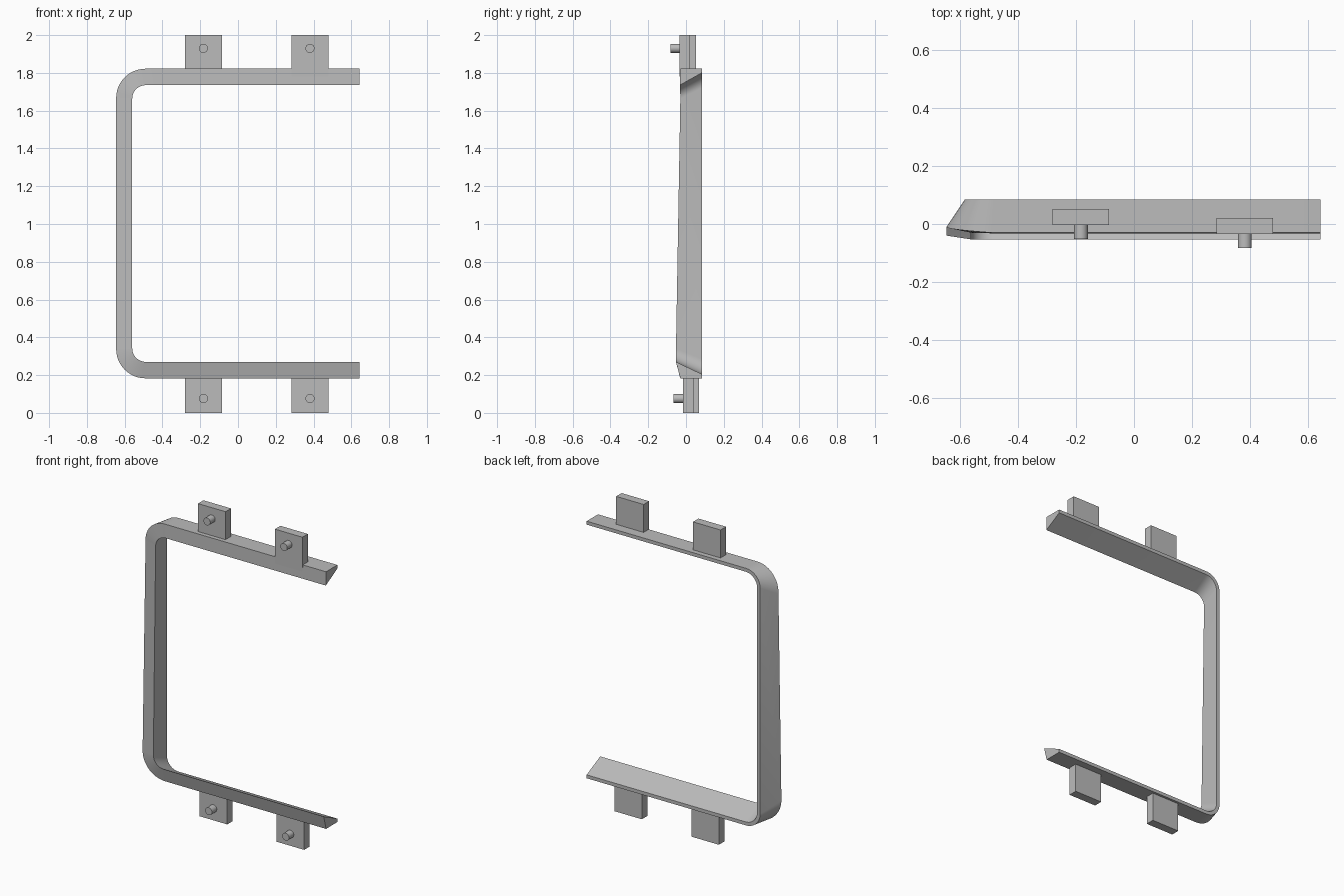
import bpy, bmesh, math
from mathutils import Vector

cube = bpy.data.objects.get("Cube")
if cube:
    bpy.data.objects.remove(cube, do_unlink=True)

grey = bpy.data.materials.new("plain grey")
grey.use_nodes = True
colour = (0.5, 0.5, 0.5, 1)
grey.diffuse_color = colour
grey.node_tree.nodes["Principled BSDF"].inputs["Base Color"].default_value = colour

ARC_STEPS = 12
OPEN_END = 0.642


def finish(bm, name):
    bmesh.ops.recalc_face_normals(bm, faces=bm.faces)
    mesh = bpy.data.meshes.new(name)
    bm.to_mesh(mesh)
    bm.free()
    mesh.materials.append(grey)
    ob = bpy.data.objects.new(name, mesh)
    bpy.context.collection.objects.link(ob)
    bpy.ops.object.select_all(action='DESELECT')
    bpy.context.view_layer.objects.active = ob
    ob.select_set(True)
    bpy.ops.object.shade_smooth_by_angle(angle=math.radians(30))
    return ob


def rail(left, low, high, radius, depths):
    """C-shaped edge line; depths are y at lower bar, post foot, post head, upper bar."""
    pts = [Vector((OPEN_END, depths[0], low))]
    for corner in (0, 1):
        centre_z = high - radius if corner else low + radius
        y0, y1 = depths[2 * corner:2 * corner + 2]
        for i in range(ARC_STEPS + 1):
            t = i / ARC_STEPS
            a = math.radians(270 - 90 * (t + corner))
            pts.append(Vector((left + radius + radius * math.cos(a),
                               y0 + (y1 - y0) * t,
                               centre_z + radius * math.sin(a))))
    pts.append(Vector((OPEN_END, depths[3], high)))
    return pts


# Frame: four edge lines joined into a tapering C-shaped bar
BACK = 0.084
rails = [
    rail(-0.645, 0.183, 1.822, 0.155, (-0.030, -0.040, -0.010, -0.030)),
    rail(-0.582, 0.183, 1.822, 0.100, (BACK,) * 4),
    rail(-0.560, 0.205, 1.800, 0.080, (BACK,) * 4),
    rail(-0.560, 0.270, 1.735, 0.072, (-0.053, -0.053, -0.030, -0.032)),
]
bm = bmesh.new()
rings = [[bm.verts.new(p) for p in section] for section in zip(*rails)]
for a, b in zip(rings, rings[1:]):
    for i in range(4):
        j = (i + 1) % 4
        bm.faces.new((a[i], a[j], b[j], b[i]))
bm.faces.new(rings[0])
bm.faces.new(rings[-1])
finish(bm, "frame")


def tab(name, x, front, low, high, pin_z):
    """Flat mounting tab with a round pin on its front."""
    depth, width = 0.055, 0.194
    bm = bmesh.new()
    cube = bmesh.ops.create_cube(bm, size=1)["verts"]
    bmesh.ops.scale(bm, vec=(width, depth, high - low), verts=cube)
    bmesh.ops.translate(bm, vec=(x, front + depth / 2, (low + high) / 2), verts=cube)
    finish(bm, name + "_tab")

    bm = bmesh.new()
    bmesh.ops.create_cone(bm, cap_ends=True, segments=24, radius1=0.024,
                          radius2=0.024, depth=0.06)
    for v in bm.verts:
        v.co = Vector((x + v.co.x, front - 0.019 + v.co.z, pin_z + v.co.y))
    finish(bm, name + "_pin")


# Mounting tabs
for side, x, upper_front, lower_front in (("right", -0.183, -0.003, 0.014),
                                          ("left", 0.381, -0.034, -0.016)):
    tab("upper_" + side, x, upper_front, 1.78 if side == "left" else 1.81, 2.0, 1.93)
    tab("lower_" + side, x, lower_front, 0, 0.195, 0.076)
